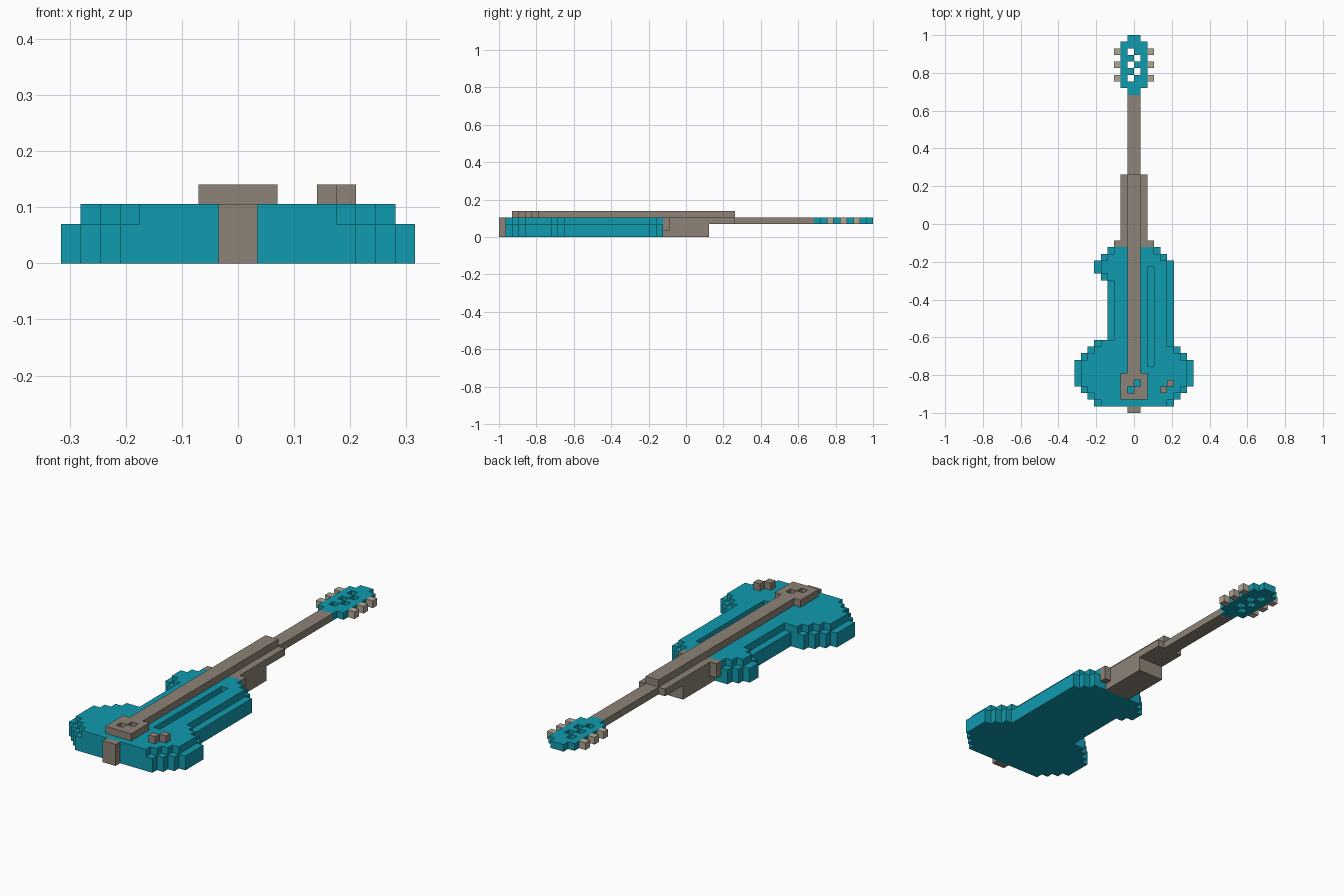
import bpy, bmesh
from mathutils import Vector

if "Cube" in bpy.data.objects:
    bpy.data.objects.remove(bpy.data.objects["Cube"], do_unlink=True)

U = 2 / 57  # edge length of one block


def material(name, rgb):
    m = bpy.data.materials.new(name)
    m.use_nodes = True
    m.diffuse_color = (*rgb, 1)
    m.node_tree.nodes["Principled BSDF"].inputs["Base Color"].default_value = (*rgb, 1)
    return m


teal = material("teal", (0.005, 0.33, 0.43))
tan = material("brown_grey", (0.27, 0.23, 0.185))
light_tan = material("light_beige", (0.45, 0.38, 0.30))


def block(x0, x1, y0, y1, z0, z1):
    """Set of unit cells filling a box; y counts from the front end."""
    return {(x, y, z) for x in range(x0, x1) for y in range(y0, y1) for z in range(z0, z1)}


SIDES = [((1, 0, 0), [(1, 0, 0), (1, 1, 0), (1, 1, 1), (1, 0, 1)]),
         ((-1, 0, 0), [(0, 0, 0), (0, 0, 1), (0, 1, 1), (0, 1, 0)]),
         ((0, 1, 0), [(0, 1, 0), (0, 1, 1), (1, 1, 1), (1, 1, 0)]),
         ((0, -1, 0), [(0, 0, 0), (1, 0, 0), (1, 0, 1), (0, 0, 1)]),
         ((0, 0, 1), [(0, 0, 1), (1, 0, 1), (1, 1, 1), (0, 1, 1)]),
         ((0, 0, -1), [(0, 0, 0), (0, 1, 0), (1, 1, 0), (1, 0, 0)])]


def build(name, cells, mat):
    """Skin the cells with their exposed faces and merge the flat areas."""
    bm = bmesh.new()
    for c in sorted(cells):
        for step, corners in SIDES:
            if tuple(a + b for a, b in zip(c, step)) in cells:
                continue
            bm.faces.new([bm.verts.new(((c[0] + p[0]) * U, (c[1] + p[1]) * U - 1,
                                        (c[2] + p[2]) * U)) for p in corners])
    bmesh.ops.remove_doubles(bm, verts=bm.verts, dist=U * 0.01)
    bmesh.ops.dissolve_limit(bm, angle_limit=0.01, verts=bm.verts, edges=bm.edges)
    mesh = bpy.data.meshes.new(name)
    bm.to_mesh(mesh)
    bm.free()
    mesh.materials.append(mat)
    ob = bpy.data.objects.new(name, mesh)
    bpy.context.collection.objects.link(ob)
    return ob


# Body: (first row, last row, left extent, right extent), top layer one block narrower
body_rows = [(1, 1, 6, 6), (2, 2, 7, 7), (3, 3, 8, 8), (4, 7, 9, 9), (8, 8, 8, 8),
             (9, 9, 7, 7), (10, 10, 6, 6), (11, 19, 4, 6), (20, 20, 5, 6),
             (21, 22, 6, 6), (23, 23, 5, 5), (24, 24, 4, 4)]
body = set()
for first, last, a, b in body_rows:
    body |= block(-a, b, first, last + 1, 0, 2)
    body |= block(1 - a, b - 1, first, last + 1, 2, 3)
body -= block(2, 3, 7, 22, 2, 3)  # long groove beside the strings
build("body", body, teal)

# Neck, raised fingerboard and heel
neck = block(-1, 1, 25, 48, 2, 3) | block(-2, 2, 25, 36, 2, 3)
build("neck", neck, tan)
build("neck_heel", block(-2, 2, 25, 32, 0, 2), tan)
for side, x in (("left", 2), ("right", -3)):
    build("neck_shoulder_" + side, block(x, x + 1, 25, 26, 1, 3), tan)
build("fingerboard", block(-1, 1, 6, 36, 3, 4), tan)

# Bridge with two openings, control knobs and end block
bridge = block(-2, 2, 2, 6, 3, 4) - {(0, 4, 3), (-1, 3, 3)}
build("bridge", bridge, tan)
build("knob_rear", block(5, 6, 4, 5, 3, 4), tan)
build("knob_front", block(4, 5, 3, 4, 3, 4), tan)
build("end_block", block(-1, 1, 0, 1, 0, 3), tan)

# Headstock with staggered openings
head = block(-1, 1, 48, 57, 2, 3) | block(-2, 2, 49, 56, 2, 3)
head -= {(-1, 54, 2), (-1, 52, 2), (-1, 50, 2), (0, 53, 2), (0, 51, 2)}
build("headstock", head, teal)

# Tuning pegs
for i, row in enumerate((50, 52, 54)):
    for side, x in (("left", 2), ("right", -3)):
        build(f"tuning_peg_{side}_{i + 1}", block(x, x + 1, row, row + 1, 2, 3), light_tan)
